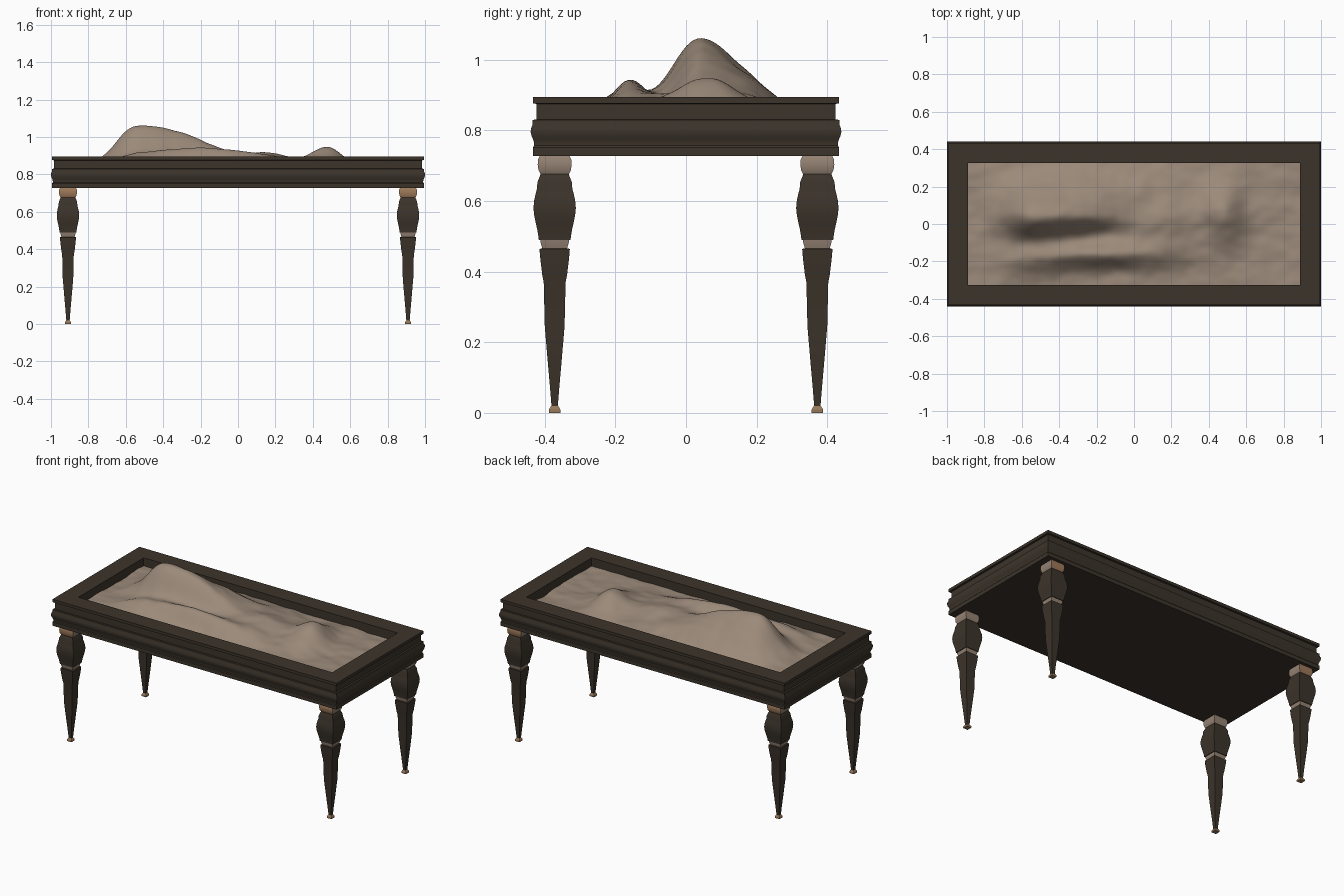
import bpy, bmesh, math
from mathutils import noise, Vector

if "Cube" in bpy.data.objects:
    bpy.data.objects.remove(bpy.data.objects["Cube"])


def material(name, rgb):
    m = bpy.data.materials.new(name)
    m.diffuse_color = (*rgb, 1)
    m.use_nodes = True
    m.node_tree.nodes["Principled BSDF"].inputs["Base Color"].default_value = m.diffuse_color
    return m


WOOD = material("dark wood", (0.045, 0.034, 0.024))
TERRAIN = material("sandy terrain", (0.33, 0.255, 0.195))
TAN = material("pale collar", (0.30, 0.225, 0.17))
COPPER = material("copper collar", (0.34, 0.19, 0.10))
BRASS = material("brass foot", (0.30, 0.19, 0.10))


def finish(name, bm, mats, angle=30):
    bmesh.ops.recalc_face_normals(bm, faces=bm.faces)
    me = bpy.data.meshes.new(name)
    bm.to_mesh(me)
    bm.free()
    for m in mats:
        me.materials.append(m)
    ob = bpy.data.objects.new(name, me)
    bpy.context.collection.objects.link(ob)
    bpy.ops.object.select_all(action='DESELECT')
    ob.select_set(True)
    bpy.context.view_layer.objects.active = ob
    bpy.ops.object.shade_smooth_by_angle(angle=math.radians(angle))
    return ob


def loft(rings, cx=0, cy=0):
    """Skin a stack of rectangles (half x, half y, z), capped at both ends."""
    bm = bmesh.new()
    loops = [[bm.verts.new((cx + sx * hx, cy + sy * hy, z))
              for sx, sy in ((-1, -1), (1, -1), (1, 1), (-1, 1))]
             for hx, hy, z in rings]
    for a, b in zip(loops, loops[1:]):
        for i in range(4):
            j = (i + 1) % 4
            bm.faces.new((a[i], a[j], b[j], b[i]))
    bm.faces.new(loops[0])
    bm.faces.new(loops[-1])
    return bm


# Table frame: moulded outside, flat rim, recessed well (inset from edge, z)
moulding = [(0.006, 0.728), (0.006, 0.752), (0.010, 0.757), (0.010, 0.764),
            (0.008, 0.772), (0.003, 0.783), (0.000, 0.795), (0.001, 0.806),
            (0.005, 0.815), (0.006, 0.830), (0.017, 0.831), (0.017, 0.875),
            (0.006, 0.877), (0.006, 0.895)]
IX, IY = 0.888, 0.326
rings = [(1 - d, 0.44 - d, z) for d, z in moulding]
rings += [(IX, IY, 0.895), (IX, IY, 0.79)]
finish("table_frame", loft(rings), [WOOD])

# Terrain: asymmetric hills (height, x, y, left, right, front, back widths)
hills = [(0.21, -0.55, 0.04, 0.10, 0.20, 0.085, 0.10),
         (0.095, -0.22, 0.05, 0.15, 0.15, 0.06, 0.09),
         (0.09, -0.17, -0.16, 0.20, 0.24, 0.05, 0.05),
         (0.05, -0.55, -0.19, 0.12, 0.15, 0.06, 0.05),
         (0.07, 0.15, 0.0, 0.15, 0.14, 0.11, 0.12),
         (0.05, -0.30, 0.20, 0.25, 0.30, 0.06, 0.07),
         (0.10, 0.48, 0.06, 0.08, 0.075, 0.11, 0.10)]


def height(x, y):
    z = 0.842
    for h, cx, cy, l, r, f, b in hills:
        u = (x - cx) / (l if x < cx else r)
        v = (y - cy) / (f if y < cy else b)
        z += h * math.exp(-0.5 * (u * u + v * v))
    z += 0.010 * noise.noise(Vector((x * 6, y * 9, 2)))
    z += 0.004 * noise.noise(Vector((x * 14, y * 18, 5)))
    return z


bm = bmesh.new()
bmesh.ops.create_grid(bm, x_segments=140, y_segments=60, size=1)
for v in bm.verts:
    x, y = v.co.x * IX, v.co.y * IY
    v.co = (x, y, height(x, y))
finish("terrain", bm, [TERRAIN], 60)

# Leg parts as square sections (half width, z)
vase = [(0.040, 0.676), (0.043, 0.668), (0.049, 0.653), (0.050, 0.635),
        (0.054, 0.620), (0.058, 0.602), (0.060, 0.580), (0.058, 0.560),
        (0.054, 0.540), (0.049, 0.518), (0.046, 0.500), (0.045, 0.490)]
shaft = [(0.038, 0.466), (0.043, 0.464), (0.041, 0.440), (0.035, 0.390),
         (0.031, 0.370), (0.028, 0.245), (0.020, 0.150), (0.013, 0.070),
         (0.009, 0.020)]
top_collar = [(0.042, 0.728), (0.047, 0.718), (0.048, 0.703),
              (0.046, 0.688), (0.040, 0.676)]
ring = [(0.041, 0.491), (0.040, 0.483), (0.035, 0.465)]
foot = [(0.009, 0.021), (0.016, 0.010), (0.016, 0.0)]

for side, sx in (("left", -1), ("right", 1)):
    for end, sy in (("front", -1), ("back", 1)):
        def part(name, profile, mats):
            bm = loft([(w, w, z) for w, z in profile], sx * 0.909, sy * 0.372)
            if len(mats) > 1:  # outward front/back faces take second colour
                bm.normal_update()
                bmesh.ops.recalc_face_normals(bm, faces=bm.faces)
                for f in bm.faces:
                    f.material_index = int(f.normal.y * sy > 0.6)
            finish(f"{end}_{side}_leg_{name}", bm, mats)
        part("collar", top_collar, [TAN, COPPER])
        part("vase", vase, [WOOD])
        part("ring", ring, [TAN])
        part("shaft", shaft, [WOOD])
        part("foot", foot, [BRASS])
